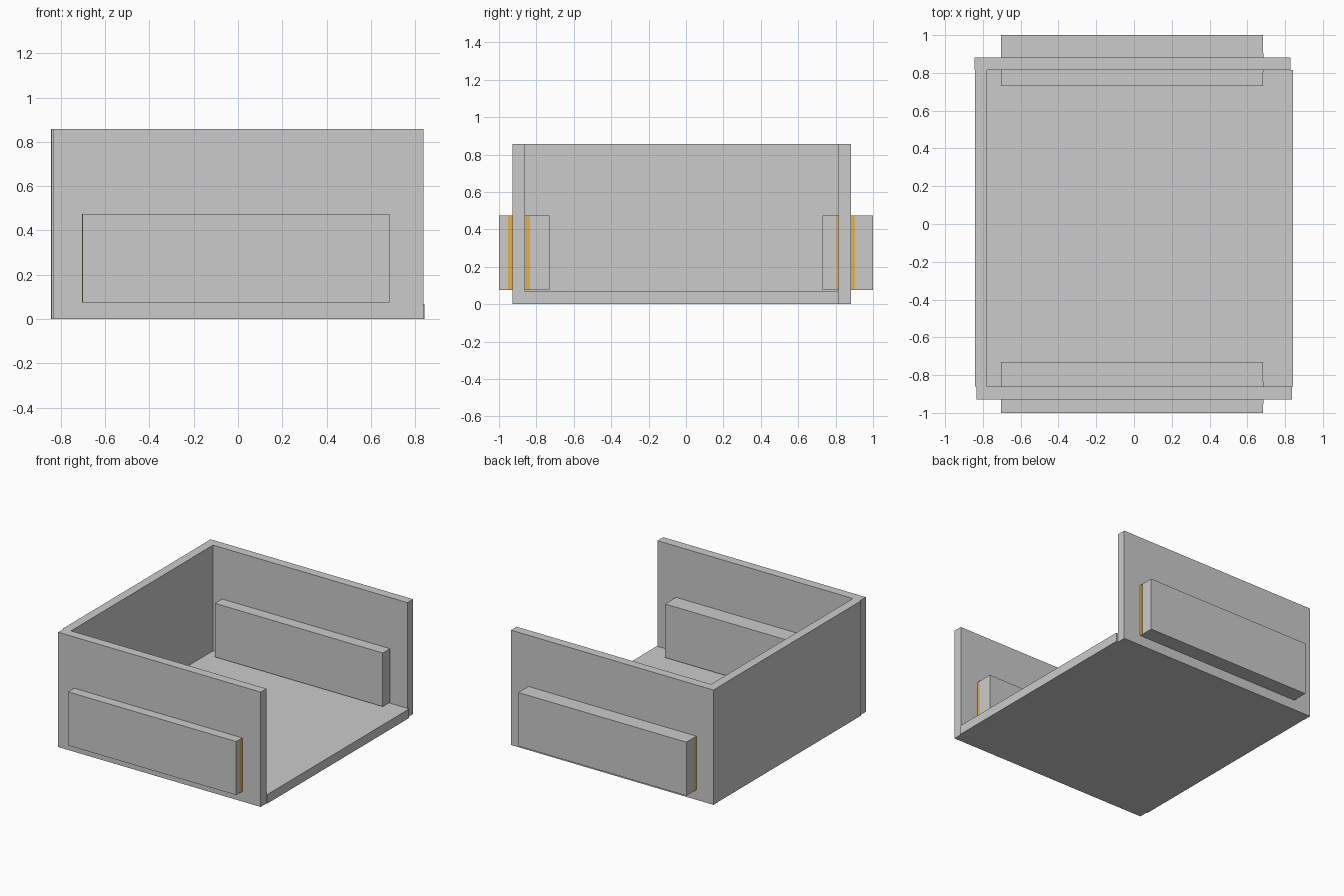
import bpy

if "Cube" in bpy.data.objects:
    bpy.data.objects.remove(bpy.data.objects["Cube"])

orange = bpy.data.materials.new("orange")
orange.diffuse_color = (0.75, 0.45, 0.08, 1)
orange.use_nodes = True
orange.node_tree.nodes["Principled BSDF"].inputs["Base Color"].default_value = orange.diffuse_color


def box(name, x, y, z, mat=None):
    """Box from (min, max) ranges on each axis."""
    bpy.ops.mesh.primitive_cube_add(
        size=1, location=[(r[0] + r[1]) / 2 for r in (x, y, z)])
    ob = bpy.context.object
    ob.name = name
    ob.scale = [r[1] - r[0] for r in (x, y, z)]
    bpy.ops.object.transform_apply(location=False, rotation=False, scale=True)
    if mat:
        ob.data.materials.append(mat)
    return ob


# Tray: floor and three walls, open on +x
box("floor", (-0.843, 0.843), (-0.86, 0.815), (0, 0.068))
box("front_wall", (-0.835, 0.837), (-0.928, -0.86), (0, 0.857))
box("back_wall", (-0.845, 0.828), (0.815, 0.882), (0, 0.857))
box("left_wall", (-0.843, -0.777), (-0.86, 0.815), (0.068, 0.857))

# Rails that pass through the front and back walls
rx, rz = (-0.703, 0.684), (0.075, 0.475)
box("front_rail", rx, (-1.0, -0.73), rz)
box("back_rail", rx, (0.73, 1.0), rz)

# Narrow orange strips on the rail ends, beside the walls
strips = {"front_outer": (-0.952, -0.928), "front_inner": (-0.86, -0.835),
          "back_outer": (0.882, 0.904), "back_inner": (0.805, 0.815)}
for name, y in strips.items():
    for side, x in (("left", rx[0]), ("right", rx[1])):
        box(f"{name}_{side}_strip", (x - 0.001, x + 0.001), y, rz, orange)
